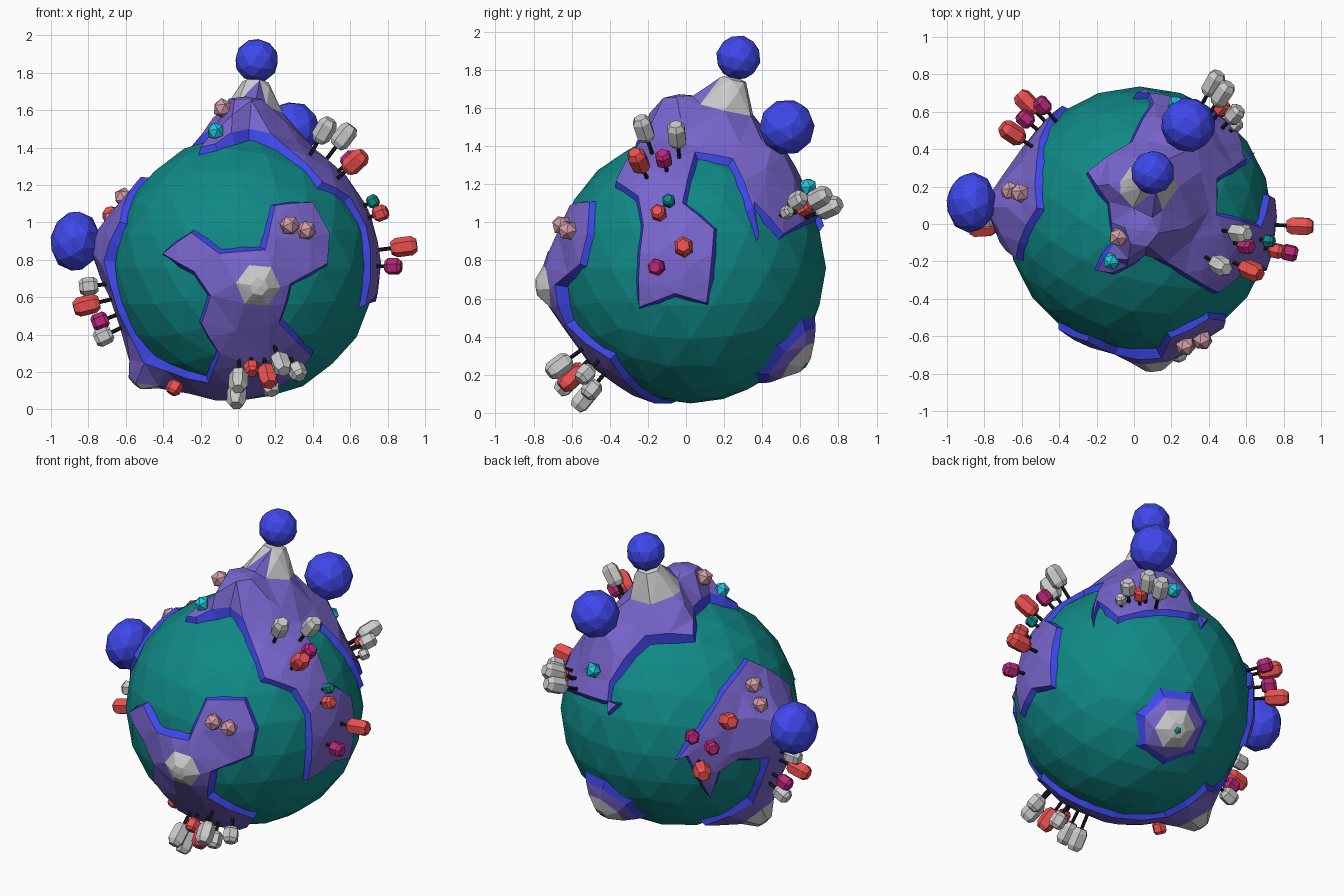
import bpy, bmesh, math, random
from mathutils import Vector, Matrix
from mathutils.geometry import delaunay_2d_cdt

if "Cube" in bpy.data.objects:
    bpy.data.objects.remove(bpy.data.objects["Cube"])

random.seed(4)
C, R = Vector((0.03, 0.025, 0.76)), 0.70
# drawing directions: centre u, v, scale, turn, tilt
VIEWS = {'F': (245, 268, 187, 0, 0), 'R': (690, 269, 190, 90, 0), 'T': (1140, 221, 187, 0, 90),
         'L': (680, 705, 171, 215, 25), 'B': (1130, 705, 171, 142, -25)}


def aim(view, u, v, rad=R):
    """Direction from the planet centre to a drawn point on a shell of radius rad."""
    cu, cv, s, a, e = VIEWS[view]
    a, e = math.radians(a), math.radians(e)
    right = Vector((math.cos(a), math.sin(a), 0))
    up = Vector((-math.sin(e) * math.sin(a), math.sin(e) * math.cos(a), math.cos(e)))
    x, y = (u - cu) / s, (cv - v) / s
    depth = math.sqrt(max(0, rad * rad - x * x - y * y))
    return (right * x + up * y + right.cross(up) * depth).normalized()


def mat(name, *rgb):
    m = bpy.data.materials.new(name)
    m.diffuse_color = (*rgb, 1)
    m.use_nodes = True
    m.node_tree.nodes["Principled BSDF"].inputs["Base Color"].default_value = m.diffuse_color
    return m


M = {'teal': mat('teal', .005, .25, .24), 'purple': mat('purple', .19, .13, .61),
     'blue': mat('blue', .05, .065, .85), 'coral': mat('coral', .85, .08, .08),
     'magenta': mat('magenta', .5, .02, .19), 'cyan': mat('cyan', .013, .58, .75),
     'pink': mat('pink', .64, .33, .38), 'dark': mat('dark', .01, .01, .012), 'grey': None}


def finish(bm, name, *colours):
    me = bpy.data.meshes.new(name)
    bm.to_mesh(me)
    bm.free()
    for c in colours:
        me.materials.append(M[c])
    ob = bpy.data.objects.new(name, me)
    ob.location = C
    bpy.context.collection.objects.link(ob)


def upright(d):
    return Vector((0, 0, 1)).rotation_difference(d).to_matrix().to_4x4()


def ball(name, p, r, squash, sub, colour):
    bm = bmesh.new()
    rot = upright(p) if p.length else Matrix()
    bmesh.ops.create_icosphere(bm, subdivisions=sub, radius=r,
                               matrix=Matrix.Translation(p) @ rot @ Matrix.Diagonal((1, 1, squash, 1)))
    finish(bm, name, colour)


def inside(p, poly):
    hit = False
    for a, b in zip(poly, poly[1:] + poly[:1]):
        if (a.y > p.y) != (b.y > p.y) and p.x < a.x + (b.x - a.x) * (p.y - a.y) / (b.y - a.y):
            hit = not hit
    return hit


def land(name, dirs, peaks, flare=.045):
    """Raised land patch; a peak is direction, height, flat-top angle, foot angle, bare cap yes/no."""
    n = sum(dirs, Vector()).normalized()
    e1 = n.orthogonal().normalized()
    e2 = n.cross(e1)

    def flat(d):
        t = Vector((d.dot(e1), d.dot(e2)))
        return t.normalized() * n.angle(d) if t.length > 1e-6 else Vector((0, 0))

    def wrap(p):
        a = max(p.length, 1e-6)
        return n * math.cos(a) + (e1 * p.x + e2 * p.y) / a * math.sin(a)

    def height(d, h, top, foot):
        prof = ((0, h), (top, h * .95), (top * 2.6, h * .45), (foot, 0))
        for (d0, h0), (d1, h1) in zip(prof, prof[1:]):
            if d <= d1:
                return h0 + (h1 - h0) * (d - d0) / (d1 - d0)
        return 0

    ring = []
    for a, b in zip(dirs, dirs[1:] + dirs[:1]):
        k = max(1, math.ceil(a.angle(b, 0) / .26))
        ring += [flat(a.lerp(b, i / k).normalized()) for i in range(k)]
    edge = [a.lerp(b, t / 4) for a, b in zip(ring, ring[1:] + ring[:1]) for t in range(4)]
    inner = []

    def add(p, gap):
        if inside(p, ring) and all((p - q).length > .06 for q in edge) and \
                all((p - q).length > gap for q in inner):
            inner.append(p)
    for pd, h, top, foot, cap in peaks:
        add(flat(pd), .03)
        side = pd.orthogonal().normalized()
        for d in (top, top * 2.6, foot):
            for i in range(6):
                w = Matrix.Rotation(i * math.pi / 3 + d, 3, pd) @ side
                add(flat(pd * math.cos(d) + w * math.sin(d)), .045)
    for i in range(-9, 10):
        for j in range(-9, 10):
            add(Vector((i * .21 + random.uniform(-.05, .05), j * .21 + random.uniform(-.05, .05))), .14)

    vs, _, fs, *_ = delaunay_2d_cdt(ring + inner, [], [list(range(len(ring)))], 1, 1e-5)
    bm = bmesh.new()
    verts = [bm.verts.new(wrap(v)) for v in vs]
    for f in fs:
        bm.faces.new([verts[i] for i in f])
    bmesh.ops.delete(bm, geom=[v for v in bm.verts if not v.link_faces], context='VERTS')
    for f in bm.faces:
        if any(p[4] and all(v.co.angle(p[0], 0) < p[2] * 2.6 + .015 for v in f.verts) for p in peaks):
            f.material_index = 2
    for v in bm.verts:
        h = max([height(v.co.angle(p[0], 0), *p[1:4]) for p in peaks] + [0])
        v.co = v.co.normalized() * (R + .035 + (min(h, .03) if v.is_boundary else h))
    # sloping shore around the patch
    rim = [e for e in bm.edges if e.is_boundary]
    out = {}
    for e in rim:
        a, b = (v.co for v in e.verts)
        w = (a + b) / 2 - e.link_faces[0].calc_center_median()
        w -= w.project(b - a)
        for v in e.verts:
            key = v.co.to_tuple(5)
            out[key] = out.get(key, Vector()) + w.normalized()
    for g in bmesh.ops.extrude_edge_only(bm, edges=rim)['geom']:
        if isinstance(g, bmesh.types.BMFace):
            g.material_index = 1
        elif isinstance(g, bmesh.types.BMVert):
            w = out.get(g.co.to_tuple(5), Vector())
            g.co = (g.co.normalized() * (R + .035) + w.normalized() * flare).normalized() * (R - .02)
    bmesh.ops.recalc_face_normals(bm, faces=bm.faces)
    if sum(f.normal.dot(f.calc_center_median()) for f in bm.faces) < 0:
        bmesh.ops.reverse_faces(bm, faces=bm.faces)
    finish(bm, name, 'purple', 'blue', 'grey')


def trace(view, *pts):
    return [aim(view, u, v) for u, v in pts]


# planet and the big balls on its peaks
top, back, side = Vector((.07, .25, 1.105)), Vector((.26, .505, .74)), Vector((-.9, .09, .14))
ball('ocean', Vector(), R + .01, 1, 3, 'teal')
ball('top_ball', top, .118, 1, 2, 'blue')
ball('back_ball', back, .147, 1, 2, 'blue')
ball('side_ball', side, .163, .82, 2, 'blue')

# land masses
south = trace('B', (1165, 818)) + trace('F', (212, 378))
land('front_land', trace('F', (168, 255), (195, 235), (222, 255), (265, 252), (275, 209), (311, 206),
                         (327, 235), (325, 264), (288, 283), (278, 320), (310, 353))
     + trace('B', (1085, 812)) + south + trace('F', (222, 350), (205, 322), (214, 295), (198, 272)),
     [(Vector((.08, -.78, -.1)).normalized(), .09, .06, .38, True)])
land('left_land', trace('T', (1063, 108), (1042, 165), (1042, 210), (1022, 258))
     + trace('F', (116, 262), (126, 312), (154, 356)) + south[::-1]
     + trace('L', (705, 820), (750, 797), (765, 752), (738, 755), (718, 768), (710, 793), (688, 752)),
     [(side.normalized(), .08, .09, .38, False),
      (Vector((-.58, -.06, -.62)).normalized(), .125, .06, .3, True)])
land('top_land', trace('T', (1099, 270), (1113, 272), (1145, 254), (1165, 260), (1215, 291), (1241, 270))
     + trace('R', (645, 228), (641, 306), (675, 293), (705, 302), (712, 232), (682, 207))
     + trace('T', (1213, 217), (1213, 182), (1250, 157)) + trace('R', (750, 206))
     + trace('B', (1112, 630), (1140, 622), (1200, 627)) + trace('L', (610, 710), (612, 680), (648, 638), (693, 636))
     + trace('T', (1112, 205), (1117, 243)),
     [(top.normalized(), .3, .07, .5, True), (back.normalized(), .08, .1, .4, False),
      (Vector((.01, -.06, .9)).normalized(), .18, .1, .36, False)])
crater = aim('B', 1167, 739)
arm = crater.orthogonal().normalized() * .27
land('volcano_land', [(crater + Matrix.Rotation(i * math.tau / 7, 3, crater) @ arm).normalized()
                      for i in range(7)], [(crater, .07, .065, .26, True)], .12)
ball('crater_pool', crater * .785, .045, .6, 1, 'teal')

# plant kinds: colour, height above centre, radius, length (rocks and crystals have no length)
KINDS = {'G': ('grey', .885, .052, .14), 'g': ('grey', .835, .048, .1), 's': ('grey', .78, .035, .06),
         'C': ('coral', .865, .052, .14), 'c': ('coral', .805, .042, .08), 'm': ('magenta', .82, .045, .09),
         't': ('teal', .785, .035, .06), 'p': ('pink', .755, .055, 0), 'k': ('cyan', .775, .05, 0)}
bms = {k: bmesh.new() for k in ('grey', 'coral', 'magenta', 'teal', 'pink', 'cyan', 'dark')}


def row(view, kinds, start, end=None, lift=0):
    """A row of plants or rocks between two drawn points, alternating a little sideways."""
    a, b = Vector(start), Vector(end or start)
    for i, k in enumerate(kinds):
        col, rad, s, ln = KINDS[k]
        rad += lift
        q = a.lerp(b, i / max(1, len(kinds) - 1))
        if len(kinds) > 2:
            q += (b - a).orthogonal().normalized() * 5 * (-1) ** i
        d = aim(view, q.x, q.y, rad)
        at, rot, bm = Matrix.Translation(d * rad), upright(d), bms[col]
        if not ln:
            bmesh.ops.create_icosphere(bm, subdivisions=1, radius=s, matrix=at @ rot)
            continue
        # six-sided crown with chamfered ends, on a thin stem
        rings = [[bm.verts.new(at @ rot @ Vector((s * w * math.cos(j * math.pi / 3),
                                                  s * w * math.sin(j * math.pi / 3), z * ln)))
                  for j in range(6)] for w, z in ((.65, -.5), (1, -.3), (1, .3), (.65, .5))]
        for lo, hi in zip(rings, rings[1:]):
            for j in range(6):
                bm.faces.new((lo[j - 1], lo[j], hi[j], hi[j - 1]))
        bm.faces.new(rings[0][::-1])
        bm.faces.new(rings[-1])
        bmesh.ops.create_cone(bms['dark'], cap_ends=True, segments=5, radius1=.011, radius2=.011,
                              depth=rad - R, matrix=Matrix.Translation(d * (rad + R) / 2) @ rot)


row('R', 'GG', (643, 130), (676, 136))
row('R', 'Cm', (638, 162), (663, 160))
row('R', 'ct', (658, 214), (668, 202))
row('R', 'Cm', (683, 248), (656, 268))
row('B', 'sgcGG', (1112, 603), (1152, 592))
row('F', 'GcCGg', (239, 376), (298, 367))
row('F', 'Gg', (238, 396), (272, 387))
row('F', 'gC', (90, 287), (88, 306))
row('F', 'mg', (101, 322), (103, 338))
row('F', 'c', (176, 388), None, -.04)
row('L', 'Cm', (703, 770), (693, 735))
row('L', 'mC', (713, 746), (730, 719))
row('F', 'p', (224, 109), None, .108)
row('F', 'pp', (291, 226), (308, 231))
row('L', 'pp', (756, 682), (762, 702))
row('T', 'k', (1112, 263))
row('B', 'k', (1168, 595))

names = {'dark': 'tree_stems', 'pink': 'rocks', 'cyan': 'crystals'}
for k, bm in bms.items():
    finish(bm, names.get(k, k + '_tree_crowns'), k)
